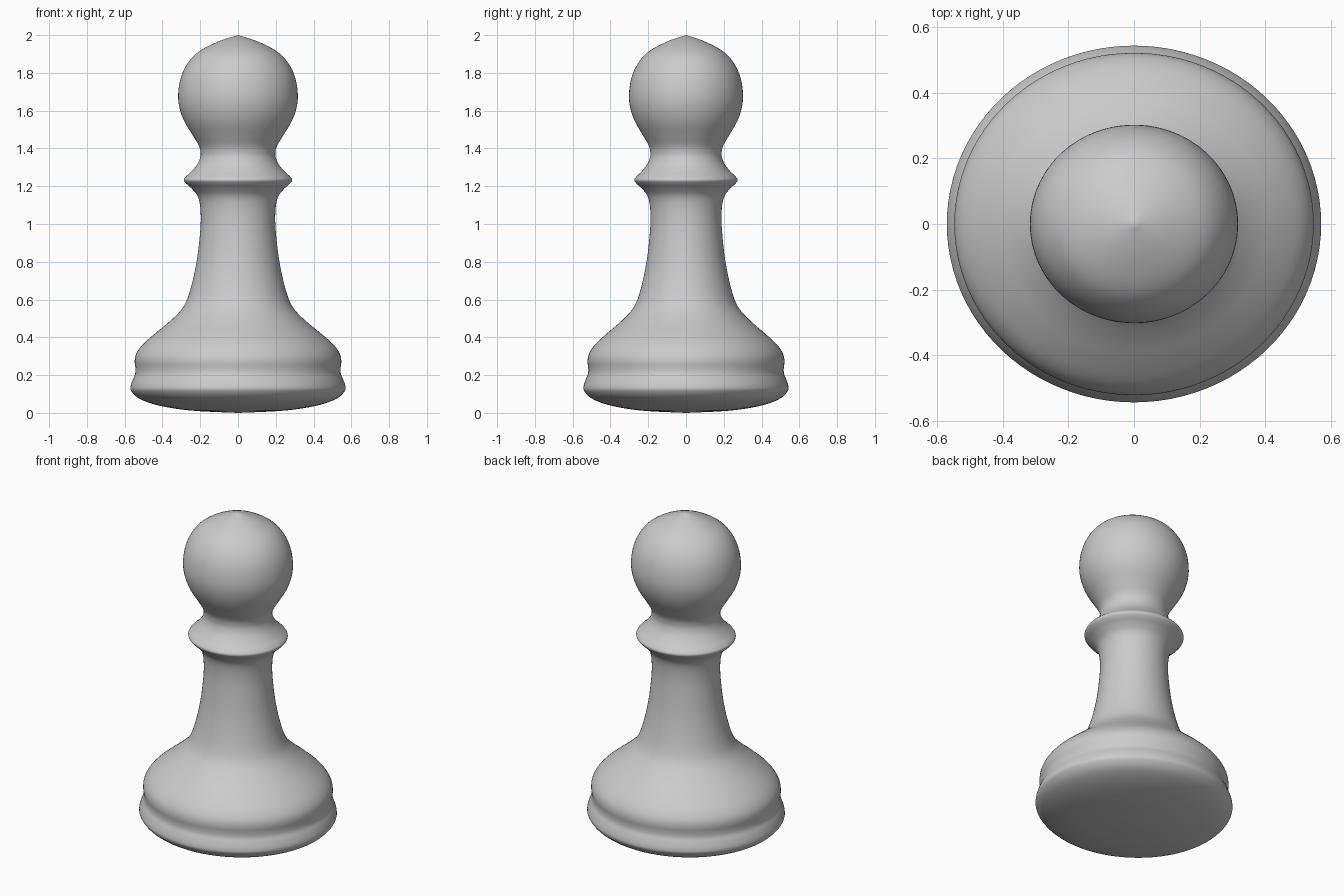
import bpy, bmesh
from math import cos, sin, tau

if "Cube" in bpy.data.objects:
    bpy.data.objects.remove(bpy.data.objects["Cube"])

SEGMENTS = 96
STEPS = 4          # curve samples between profile points
Y_SQUASH = 0.953   # cross-section is slightly elliptical

# Profile (radius, height): base, body, stem, collar, head
PROFILE = [
    (0, 0), (0.22, 0.01), (0.36, 0.027), (0.46, 0.05), (0.53, 0.08), (0.565, 0.115),
    (0.569, 0.14), (0.558, 0.175), (0.545, 0.205), (0.543, 0.235), (0.547, 0.275),
    (0.538, 0.315), (0.505, 0.362), (0.44, 0.42), (0.37, 0.477), (0.305, 0.54),
    (0.27, 0.6), (0.24, 0.7), (0.216, 0.82), (0.201, 0.95), (0.197, 1.03),
    (0.201, 1.1), (0.215, 1.15), (0.245, 1.187), (0.275, 1.214), (0.287, 1.233),
    (0.275, 1.252), (0.245, 1.28), (0.215, 1.317), (0.2, 1.352), (0.198, 1.38),
    (0.207, 1.415), (0.24, 1.47), (0.28, 1.535), (0.306, 1.6), (0.317, 1.67),
    (0.309, 1.75), (0.285, 1.82), (0.24, 1.885), (0.18, 1.93), (0.09, 1.972), (0, 2),
]


def smooth_profile(pts, steps):
    """Catmull-Rom curve through the profile points."""
    ext = [pts[0]] + pts + [pts[-1]]
    out = []
    for a, b, c, d in zip(ext, ext[1:], ext[2:], ext[3:]):
        for k in range(steps):
            t = k / steps
            out.append(tuple(
                0.5 * (2 * q + (r - p) * t + (2 * p - 5 * q + 4 * r - s) * t ** 2
                       + (3 * q - p - 3 * r + s) * t ** 3)
                for p, q, r, s in zip(a, b, c, d)))
    return out + [pts[-1]]


def lathe(name, pts):
    """Revolve a profile with both ends on the axis."""
    bm = bmesh.new()
    bottom = bm.verts.new((0, 0, pts[0][1]))
    top = bm.verts.new((0, 0, pts[-1][1]))
    rings = [[bm.verts.new((r * cos(tau * i / SEGMENTS),
                            r * sin(tau * i / SEGMENTS) * Y_SQUASH, z))
              for i in range(SEGMENTS)] for r, z in pts[1:-1]]
    for i in range(SEGMENTS):
        j = (i + 1) % SEGMENTS
        bm.faces.new((bottom, rings[0][j], rings[0][i]))
        bm.faces.new((top, rings[-1][i], rings[-1][j]))
        for lo, hi in zip(rings, rings[1:]):
            bm.faces.new((lo[i], lo[j], hi[j], hi[i]))
    for f in bm.faces:
        f.smooth = True
    mesh = bpy.data.meshes.new(name)
    bm.to_mesh(mesh)
    bm.free()
    obj = bpy.data.objects.new(name, mesh)
    bpy.context.collection.objects.link(obj)
    return obj


# Whole turned piece
lathe("chess_pawn", smooth_profile(PROFILE, STEPS))
